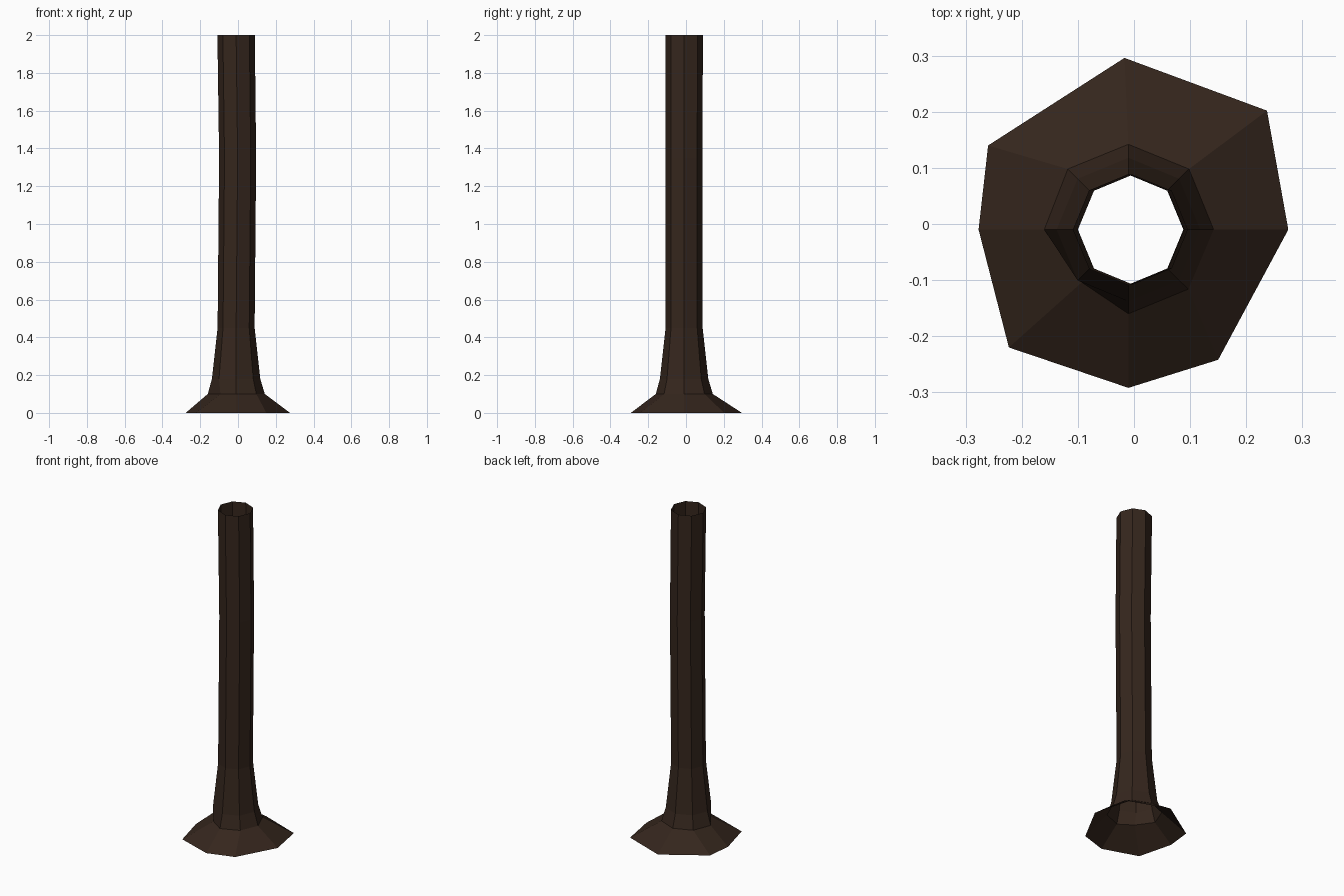
import bpy, bmesh, math

if "Cube" in bpy.data.objects:
    bpy.data.objects.remove(bpy.data.objects["Cube"])

SIDES = 8
CY = -0.01

# irregular root outline on the ground
roots = [(0.275, -0.01), (0.237, 0.202), (-0.017, 0.296), (-0.26, 0.14),
         (-0.277, -0.01), (-0.223, -0.22), (-0.01, -0.292), (0.15, -0.242)]
# collar above the roots
collar = [(0.142, -0.01), (0.098, 0.098), (-0.01, 0.142), (-0.118, 0.098),
          (-0.16, -0.01), (-0.093, -0.104), (-0.01, -0.16), (0.097, -0.116)]


def octagon(cx, r):
    return [(cx + r * math.cos(math.tau * i / SIDES),
             CY + r * math.sin(math.tau * i / SIDES)) for i in range(SIDES)]


# trunk sections from bottom to top: height, outline
sections = [(0.0, roots), (0.1, collar),
            (0.18, octagon(-0.01, 0.128)),
            (0.45, octagon(-0.01, 0.098)),
            (1.35, octagon(-0.002, 0.098)),
            (2.0, octagon(-0.01, 0.099))]

# open-ended trunk skin
bm = bmesh.new()
rings = [[bm.verts.new((x, y, z)) for x, y in pts] for z, pts in sections]
for low, high in zip(rings, rings[1:]):
    for i in range(SIDES):
        j = (i + 1) % SIDES
        bm.faces.new((low[i], low[j], high[j], high[i]))
mesh = bpy.data.meshes.new("trunk")
bm.to_mesh(mesh)
bm.free()
trunk = bpy.data.objects.new("trunk", mesh)
bpy.context.collection.objects.link(trunk)

# dark bark
bark = bpy.data.materials.new("bark")
bark.diffuse_color = (0.035, 0.019, 0.012, 1)
bark.use_nodes = True
bark.node_tree.nodes["Principled BSDF"].inputs["Base Color"].default_value = bark.diffuse_color
mesh.materials.append(bark)
